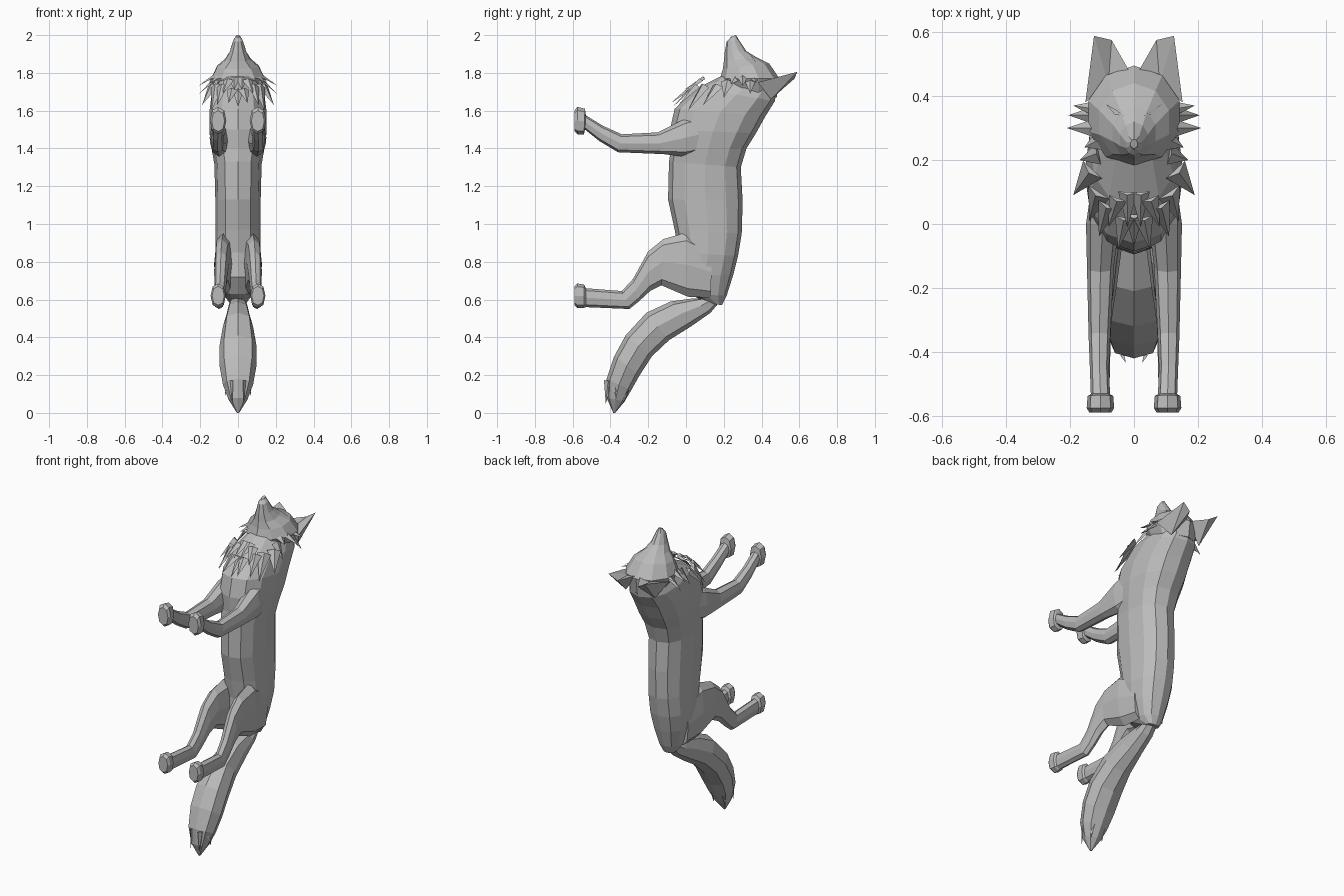
import bpy
import bmesh
import math
from mathutils import Vector
from mathutils.bvhtree import BVHTree

cube = bpy.data.objects.get("Cube")
if cube:
    bpy.data.objects.remove(cube, do_unlink=True)

# Single fur colour
fur = bpy.data.materials.new("grey_fur")
fur.use_nodes = True
fur.diffuse_color = (.5, .5, .5, 1)
fur.node_tree.nodes["Principled BSDF"].inputs["Base Color"].default_value = fur.diffuse_color


def make_object(name, verts, faces, fix_normals=True):
    """Flat shaded mesh object from plain geometry."""
    mesh = bpy.data.meshes.new(name)
    mesh.from_pydata([tuple(v) for v in verts], [], faces)
    if fix_normals:
        bm = bmesh.new()
        bm.from_mesh(mesh)
        bmesh.ops.recalc_face_normals(bm, faces=bm.faces)
        bm.to_mesh(mesh)
        bm.free()
    mesh.materials.append(fur)
    obj = bpy.data.objects.new(name, mesh)
    bpy.context.collection.objects.link(obj)
    return obj


def loft(name, sections, sides=8, power=.85, mirror=1):
    """Skin rings; a section is front (y, z), back (y, z), half width, centre x."""
    verts, faces = [], []
    for front, back, width, centre in sections:
        front, back = Vector(front), Vector(back)
        middle, half = (front + back) / 2, (front - back) / 2
        for i in range(sides):
            angle = math.tau * i / sides
            c, s = math.cos(angle), math.sin(angle)
            c = math.copysign(abs(c) ** power, c) if abs(c) > .01 else 0
            s = math.copysign(abs(s) ** power, s) if abs(s) > .01 else 0
            p = middle + half * c
            verts.append((mirror * (centre + width * s), p.x, p.y))
    for ring in range(len(sections) - 1):
        a, b = ring * sides, (ring + 1) * sides
        for i in range(sides):
            j = (i + 1) % sides
            faces.append((a + i, a + j, b + j, b + i))
    last = len(verts) - sides
    faces.append(tuple(range(sides)))
    faces.append(tuple(range(last, last + sides)))
    return make_object(name, verts, faces)


def tuft(name, base, tip, width, outward, mirror=1):
    """Pointed lock of fur: a keeled blade from a base to a tip."""
    base, tip, outward = Vector(base), Vector(tip), Vector(outward)
    side = (tip - base).cross(outward).normalized() * width
    keel = base + outward.normalized() * width * .5
    verts = [base - side, base + side, keel, tip]
    for v in verts:
        v.x *= mirror
    return make_object(name, verts, [(0, 1, 2), (0, 2, 3), (2, 1, 3), (1, 0, 3)])


# Torso, from rump to neck
loft("torso", [
    ((.13, .58), (.19, .57), .04, 0),
    ((.01, .63), (.215, .62), .075, 0),
    ((-.05, .72), (.25, .73), .105, 0),
    ((-.04, .85), (.275, .83), .12, 0),
    ((-.06, .97), (.295, .95), .12, 0),
    ((-.095, 1.13), (.3, 1.12), .12, 0),
    ((-.09, 1.33), (.29, 1.3), .125, 0),
    ((-.08, 1.4), (.32, 1.4), .14, 0),
    ((-.085, 1.5), (.37, 1.48), .152, 0),
    ((-.06, 1.61), (.42, 1.57), .152, 0),
    ((.06, 1.72), (.47, 1.65), .14, 0),
    ((.2, 1.79), (.48, 1.71), .1, 0),
], sides=12)

# Head, from the jaw rim up to the snout
head = loft("head", [
    ((.2, 1.71), (.48, 1.67), .11, 0),
    ((.18, 1.77), (.495, 1.77), .15, 0),
    ((.195, 1.82), (.44, 1.85), .115, 0),
    ((.2, 1.86), (.37, 1.885), .07, 0),
    ((.205, 1.91), (.32, 1.915), .046, 0),
    ((.215, 1.965), (.28, 1.975), .027, 0),
    ((.235, 1.985), (.265, 2), .012, 0),
], sides=10, power=1)

# Tail, from its root to the pointed end
loft("tail", [
    ((.13, .61), (.205, .62), .035, 0),
    ((.03, .605), (.13, .53), .05, 0),
    ((-.08, .59), (.03, .46), .06, 0),
    ((-.21, .53), (-.09, .385), .08, 0),
    ((-.32, .41), (-.18, .3), .098, 0),
    ((-.38, .3), (-.245, .2), .098, 0),
    ((-.42, .18), (-.29, .12), .08, 0),
    ((-.42, .08), (-.325, .06), .05, 0),
    ((-.385, 0), (-.375, 0), .006, 0),
])

front_leg = [
    ((.16, 1.6), (.12, 1.38), .04, .09),
    ((0, 1.56), (0, 1.355), .052, .098),
    ((-.15, 1.485), (-.12, 1.37), .042, .105),
    ((-.34, 1.475), (-.36, 1.38), .034, .108),
    ((-.44, 1.52), (-.46, 1.44), .03, .108),
    ((-.53, 1.575), (-.535, 1.5), .03, .105),
    ((-.535, 1.61), (-.54, 1.475), .04, .105),
    ((-.575, 1.62), (-.575, 1.475), .043, .105),
    ((-.59, 1.6), (-.59, 1.49), .034, .105),
]
hind_leg = [
    ((.14, .88), (.13, .61), .04, .07),
    ((0, .955), (.01, .615), .05, .077),
    ((-.12, .92), (-.13, .675), .04, .085),
    ((-.2, .855), (-.19, .645), .036, .09),
    ((-.28, .71), (-.25, .59), .03, .095),
    ((-.34, .645), (-.3, .55), .028, .1),
    ((-.53, .66), (-.53, .56), .028, .105),
    ((-.54, .68), (-.54, .555), .038, .105),
    ((-.575, .685), (-.575, .555), .04, .105),
    ((-.59, .67), (-.59, .57), .032, .105),
]

# Locks of fur: base, tip, half width
cheek_tufts = [
    ((.12, .3, 1.78), (.21, .3, 1.73), .03),
    ((.12, .34, 1.76), (.205, .34, 1.69), .03),
    ((.12, .36, 1.77), (.19, .37, 1.75), .025),
    ((.11, .26, 1.77), (.155, .24, 1.74), .03),
    ((.11, .22, 1.75), (.17, .2, 1.67), .035),
]
ruff_tufts = [
    ((.13, .17, 1.73), (.19, .09, 1.63), .04),
    ((.11, .1, 1.73), (.14, .01, 1.6), .04),
    ((.08, .06, 1.73), (.11, -.04, 1.63), .035),
    ((.05, .08, 1.76), (.08, -.01, 1.69), .03),
    ((.03, .02, 1.71), (.05, -.08, 1.64), .03),
    ((.02, .1, 1.77), (.02, -.01, 1.71), .03),
]
tail_tufts = [
    ((.05, -.38, .18), (.07, -.37, .08), .025),
    ((.03, -.41, .17), (.03, -.425, .05), .025),
    ((.04, -.32, .14), (.04, -.33, .05), .025),
]

# Ear outline: inner root, hollow, outer root, back root, outer tip, inner tip
ear = [(.01, .47, 1.78), (.08, .44, 1.76), (.152, .38, 1.75),
       (.1, .45, 1.66), (.125, .588, 1.805), (.07, .575, 1.77)]
ear_faces = [(0, 1, 5), (1, 4, 5), (1, 2, 4), (2, 3, 4),
             (3, 5, 4), (3, 0, 5), (0, 3, 1), (1, 3, 2)]

# Narrow eye outline seen along the snout, laid onto the head
eye = [(.03, .338), (.06, .342), (.088, .375), (.055, .356)]
tree = BVHTree.FromPolygons([v.co for v in head.data.vertices],
                            [tuple(p.vertices) for p in head.data.polygons])

# Paired parts
for label, mirror in (("left", 1), ("right", -1)):
    loft("front_leg_" + label, front_leg, mirror=mirror)
    loft("hind_leg_" + label, hind_leg, mirror=mirror)
    make_object("ear_" + label, [(mirror * x, y, z) for x, y, z in ear], ear_faces)
    for base, tip, width in cheek_tufts:
        tuft("cheek_tuft_" + label, base, tip, width, (.5, 0, 1), mirror)
    for base, tip, width in ruff_tufts:
        tuft("ruff_tuft_" + label, base, tip, width, (base[0] * 5, -.6, .7), mirror)
    for base, tip, width in tail_tufts:
        tuft("tail_tuft_" + label, base, tip, width, (base[0] * 9, base[1] + .36, 0), mirror)
    points = []
    for x, y in eye:
        hit = tree.ray_cast(Vector((mirror * x, y, 3)), Vector((0, 0, -1)))[0]
        points.append(hit + Vector((0, 0, .005)))
    order = (0, 1, 2, 3) if mirror > 0 else (3, 2, 1, 0)
    make_object("eye_" + label, points, [order], fix_normals=False)

# Centre lock of the chest ruff and the nose pad
tuft("chest_tuft", (0, .03, 1.71), (0, -.07, 1.62), .03, (0, -1, .6))
loft("nose", [
    ((.228, 1.975), (.272, 1.982), .016, 0),
    ((.235, 1.99), (.265, 2), .01, 0),
], sides=6)
